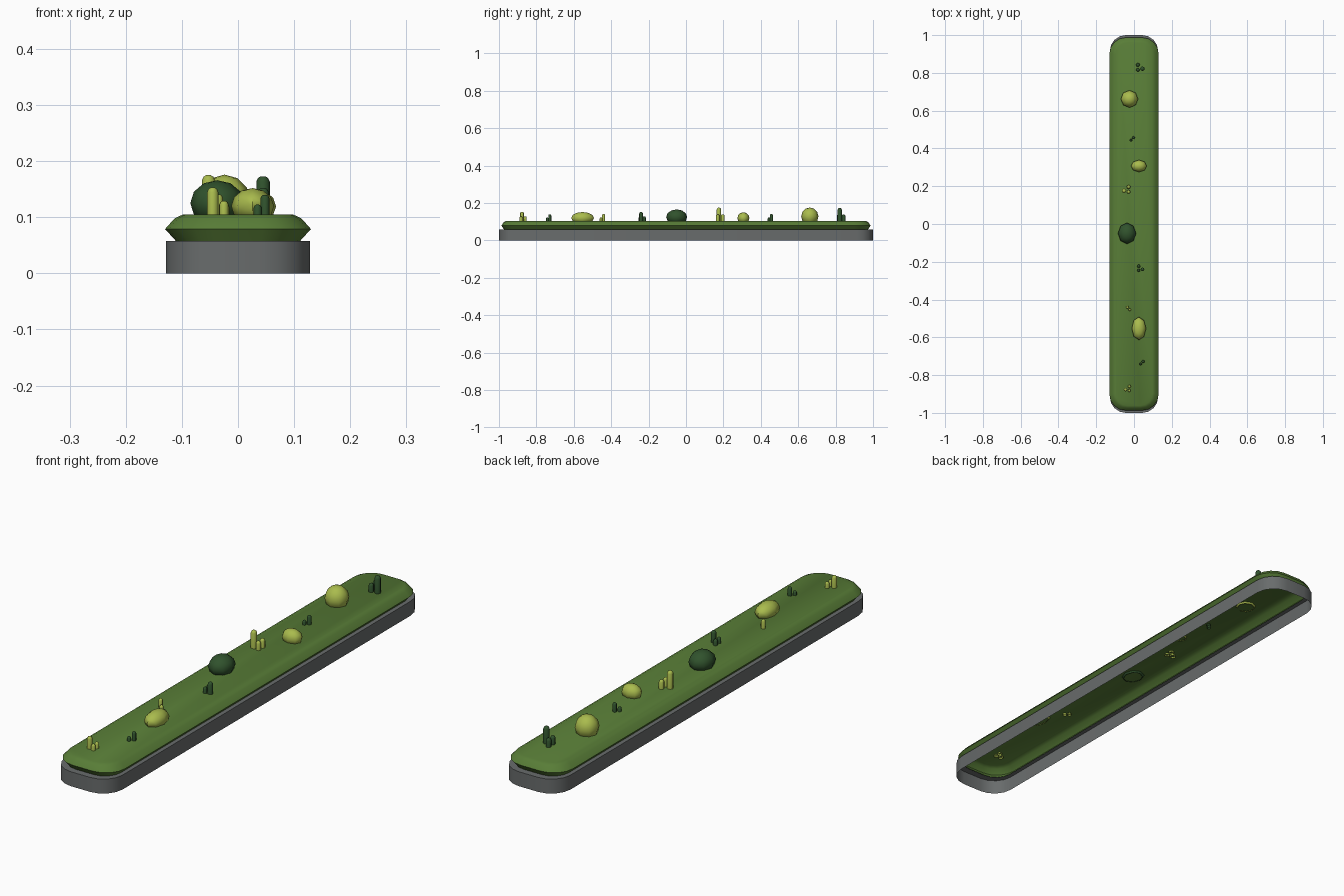
import bpy, bmesh, math

if "Cube" in bpy.data.objects:
    bpy.data.objects.remove(bpy.data.objects["Cube"])

def material(name, rgb):
    m = bpy.data.materials.new(name)
    m.diffuse_color = (*rgb, 1)
    m.use_nodes = True
    m.node_tree.nodes["Principled BSDF"].inputs["Base Color"].default_value = m.diffuse_color
    return m

GREY = material("kerb grey", (0.14, 0.15, 0.15))
GRASS = material("grass green", (0.098, 0.205, 0.038))
LIME = material("lime leaf", (0.40, 0.50, 0.075))
DARK = material("dark leaf", (0.03, 0.085, 0.026))

def finish(bm, name, mat, angle):
    me = bpy.data.meshes.new(name)
    bm.to_mesh(me)
    bm.free()
    ob = bpy.data.objects.new(name, me)
    bpy.context.collection.objects.link(ob)
    me.materials.append(mat)
    bpy.ops.object.select_all(action='DESELECT')
    ob.select_set(True)
    bpy.context.view_layer.objects.active = ob
    bpy.ops.object.shade_smooth_by_angle(angle=math.radians(angle))
    return ob

def rounded_loop(hx, hy, r, z, seg=4):
    pts = []
    for k, (sx, sy) in enumerate([(1, 1), (-1, 1), (-1, -1), (1, -1)]):
        for i in range(seg + 1):
            a = math.pi / 2 * (k + i / seg)
            pts.append((sx * (hx - r) + r * math.cos(a), sy * (hy - r) + r * math.sin(a), z))
    return pts

def loft(bm, loops, cap):
    rings = [[bm.verts.new(p) for p in l] for l in loops]
    n = len(rings[0])
    for a, b in zip(rings, rings[1:]):
        for i in range(n):
            bm.faces.new((a[i], a[(i + 1) % n], b[(i + 1) % n], b[i]))
    if cap:
        bm.faces.new(rings[-1])

# Kerb: open-bottomed wall with a narrow lip
bm = bmesh.new()
loft(bm, [rounded_loop(0.128, 1.0, 0.085, 0), rounded_loop(0.128, 1.0, 0.085, 0.058),
          rounded_loop(0.11, 0.97, 0.07, 0.058)], False)
finish(bm, "kerb", GREY, 40)

# Grass: bulging mat, open below
bm = bmesh.new()
loft(bm, [rounded_loop(hx, hy, r, z) for hx, hy, r, z in
          [(0.110, 0.972, 0.07, 0.057), (0.130, 0.987, 0.085, 0.079),
           (0.113, 0.974, 0.075, 0.098), (0.098, 0.962, 0.065, 0.105)]], True)
finish(bm, "grass_mat", GRASS, 60)

# Bushes: faceted balls cut off just under the grass
def bush(name, x, y, rx, ry, top, mat):
    rz = (top - 0.1) * 0.62
    bm = bmesh.new()
    bmesh.ops.create_uvsphere(bm, u_segments=8, v_segments=6, radius=1)
    for v in bm.verts:
        v.co = (x + rx * v.co.x, y + ry * v.co.y, top - rz + rz * v.co.z)
    bmesh.ops.bisect_plane(bm, geom=bm.verts[:] + bm.edges[:] + bm.faces[:],
                           plane_co=(0, 0, 0.099), plane_no=(0, 0, 1), clear_inner=True)
    finish(bm, name, mat, 60)

bush("bush_back", -0.024, 0.662, 0.046, 0.046, 0.176, LIME)
bush("bush_mid_back", 0.026, 0.307, 0.042, 0.032, 0.151, LIME)
bush("bush_middle", -0.037, -0.05, 0.048, 0.056, 0.166, DARK)
bush("bush_front", 0.026, -0.553, 0.038, 0.061, 0.152, LIME)

# Shoots: clusters of round-topped columns (dx, dy, relative height, relative radius)
SHOOTS = [(0.008, -0.005, 1.0, 1.0), (-0.012, -0.01, 0.5, 0.8), (-0.012, 0.012, 0.5, 0.85)]
PAIR = [(0.005, 0.005, 1.0, 1.0), (-0.008, -0.008, 0.5, 0.9)]

def tuft(name, x, y, top, r, mat, flip, cluster, spread=1.0):
    bm = bmesh.new()
    for dx, dy, h, k in cluster:
        cx, cy, rad = x + flip * dx * spread, y + dy * spread, r * k
        z = 0.105 + (top - 0.105) * h
        loops = []
        for f, zz in [(1, 0.099), (1, z - rad * 0.8), (0.75, z - rad * 0.25), (0.35, z)]:
            loops.append([(cx + rad * f * math.cos(i * math.pi / 4),
                           cy + rad * f * math.sin(i * math.pi / 4), zz) for i in range(8)])
        loft(bm, loops, True)
    finish(bm, name, mat, 60)

tuft("tuft_1", 0.035, 0.828, 0.173, 0.012, DARK, 1, SHOOTS, 1.2)
tuft("tuft_2", -0.008, 0.452, 0.141, 0.008, DARK, 1, PAIR)
tuft("tuft_3", -0.043, 0.182, 0.175, 0.012, LIME, -1, SHOOTS, 1.2)
tuft("tuft_4", 0.037, -0.235, 0.152, 0.010, DARK, 1, SHOOTS)
tuft("tuft_5", -0.030, -0.446, 0.141, 0.008, LIME, -1, PAIR)
tuft("tuft_6", 0.043, -0.733, 0.140, 0.008, DARK, 1, PAIR)
tuft("tuft_7", -0.037, -0.872, 0.153, 0.010, LIME, -1, SHOOTS)
